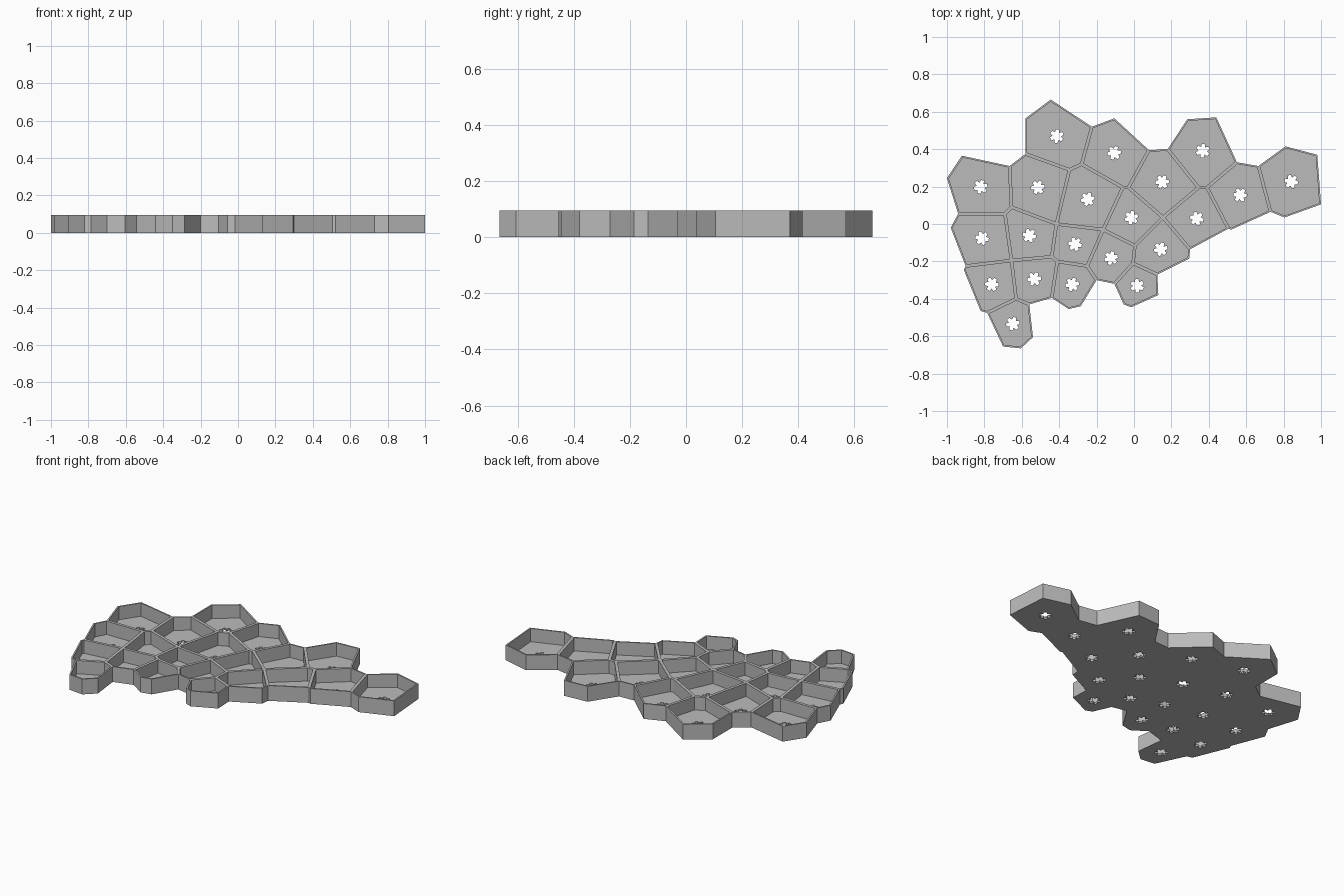
import bpy
import bmesh
import math
import random
from mathutils import Vector

cube = bpy.data.objects.get("Cube")
if cube:
    bpy.data.objects.remove(cube, do_unlink=True)

HEIGHT, FLOOR, WALL = 0.095, 0.013, 0.009
random.seed(4)

# Outer outline of the tray, clockwise
OUTLINE = [
    (-.92, .365), (-.665, .31), (-.58, .375), (-.58, .565), (-.445, .665), (-.225, .52),
    (-.105, .565), (.08, .395), (.18, .4), (.285, .56), (.44, .57), (.55, .33),
    (.665, .31), (.81, .415), (.98, .37), (1, .105), (.805, .035), (.73, .065),
    (.52, -.03), (.505, -.025), (.3, -.135), (.295, -.185), (.125, -.27), (.13, -.38),
    (-.015, -.445), (-.055, -.43), (-.105, -.32), (-.2, -.3), (-.285, -.44), (-.35, -.455),
    (-.44, -.395), (-.56, -.43), (-.54, -.605), (-.605, -.665), (-.7, -.655), (-.785, -.475),
    (-.82, -.465), (-.91, -.245), (-.9, -.225), (-.98, -.02), (-.94, .055), (-1, .245)]

# Inner points where the cell walls meet
JUNCTIONS = dict(
    a=(-.655, .09), b=(-.69, .055), c=(-.345, .29), d=(-.415, 0), e=(-.28, .32),
    f=(-.06, .195), g=(-.03, .195), h=(-.165, -.03), i=(.155, .035), j=(.345, .195),
    k=(.39, .195), l=(.005, -.115), m=(-.005, -.21), n=(-.25, -.225), o=(-.41, -.2),
    p=(-.44, -.175), q=(-.655, -.195), r=(-.63, -.4))

# Each cell is one or two runs of the outline plus junctions, clockwise
CELLS = ["40-43 a b", "1-2 c d a", "2-5 e c", "5-7 g f e", "7-8 j i g", "8-11 k j",
         "17-19 k 11-12", "12-17", "19-20 i j k", "20-22 m l i", "22-26 m",
         "26-27 n h l m", "27-30 o n", "30-31 r q p o", "31-35 r", "35-38 q r",
         "38-40 b q", "b a d p q", "d h n o p", "c e f h d", "f g i l h"]


def cell_keys(text):
    keys = []
    for token in text.split():
        if "-" in token:
            first, last = map(int, token.split("-"))
            keys += [n % len(OUTLINE) for n in range(first, last + 1)]
        else:
            keys.append(token)
    return keys


def position(key):
    return Vector(OUTLINE[key] if isinstance(key, int) else JUNCTIONS[key])


def inset(points, width):
    """Mitred inward offset of a clockwise polygon."""
    result = []
    for n, point in enumerate(points):
        before = (point - points[n - 1]).normalized()
        after = (points[(n + 1) % len(points)] - point).normalized()
        na, nb = Vector((before.y, -before.x)), Vector((after.y, -after.x))
        result.append(point + (na + nb) * width / (1 + na.dot(nb)))
    return result


def centroid(points):
    total, area = Vector((0, 0)), 0
    for n in range(1, len(points) - 1):
        u, v = points[n] - points[0], points[n + 1] - points[0]
        cross = u.x * v.y - u.y * v.x
        total += (points[0] + points[n] + points[n + 1]) / 3 * cross
        area += cross
    return total / area


def star(center):
    """Six stubby arms around a center."""
    turn, points = random.uniform(0, math.pi / 3), []
    for arm in range(6):
        for offset, radius in ((-13, .037), (13, .037), (30, .022)):
            angle = turn + math.radians(60 * arm + offset)
            points.append(center + Vector((math.cos(angle), math.sin(angle))) * radius)
    return points


bm = bmesh.new()


def loop(points, z):
    return [bm.verts.new((p.x, p.y, z)) for p in points]


def band(lower, upper):
    for n in range(len(lower)):
        bm.faces.new((lower[n - 1], lower[n], upper[n], upper[n - 1]))


def fill_with_hole(outer, hole):
    edges = []
    for ring in (outer, hole):
        for n in range(len(ring)):
            pair = (ring[n - 1], ring[n])
            edges.append(bm.edges.get(pair) or bm.edges.new(pair))
    bmesh.ops.triangle_fill(bm, edges=edges, use_beauty=True, normal=(0, 0, 1))


# Shared corners of the cells at the base and at the rim
all_keys = list(range(len(OUTLINE))) + list(JUNCTIONS)
corners = [position(key) for key in all_keys]
base = dict(zip(all_keys, loop(corners, 0)))
rim = dict(zip(all_keys, loop(corners, HEIGHT)))

# Outer side walls
ring = range(len(OUTLINE))
band([base[n] for n in ring], [rim[n] for n in ring])

# Cells: wall tops, inner walls, floor and star-shaped drain hole
for text in CELLS:
    keys = cell_keys(text)
    points = [position(key) for key in keys]
    inner = inset(points, WALL)
    inner_top, inner_floor = loop(inner, HEIGHT), loop(inner, FLOOR)
    hole = star(centroid(points))
    hole_low, hole_high = loop(hole, 0), loop(hole, FLOOR)
    band([rim[key] for key in keys], inner_top)
    band(inner_floor, inner_top)
    band(hole_low, hole_high)
    fill_with_hole(inner_floor, hole_high)
    fill_with_hole([base[key] for key in keys], hole_low)

bmesh.ops.recalc_face_normals(bm, faces=bm.faces[:])
mesh = bpy.data.meshes.new("cell_tray")
bm.to_mesh(mesh)
bm.free()
tray = bpy.data.objects.new("cell_tray", mesh)
bpy.context.collection.objects.link(tray)

# Plain grey material
grey = bpy.data.materials.new("plain grey")
grey.use_nodes = True
color = (.5, .5, .5, 1)
grey.diffuse_color = color
grey.node_tree.nodes["Principled BSDF"].inputs["Base Color"].default_value = color
mesh.materials.append(grey)
